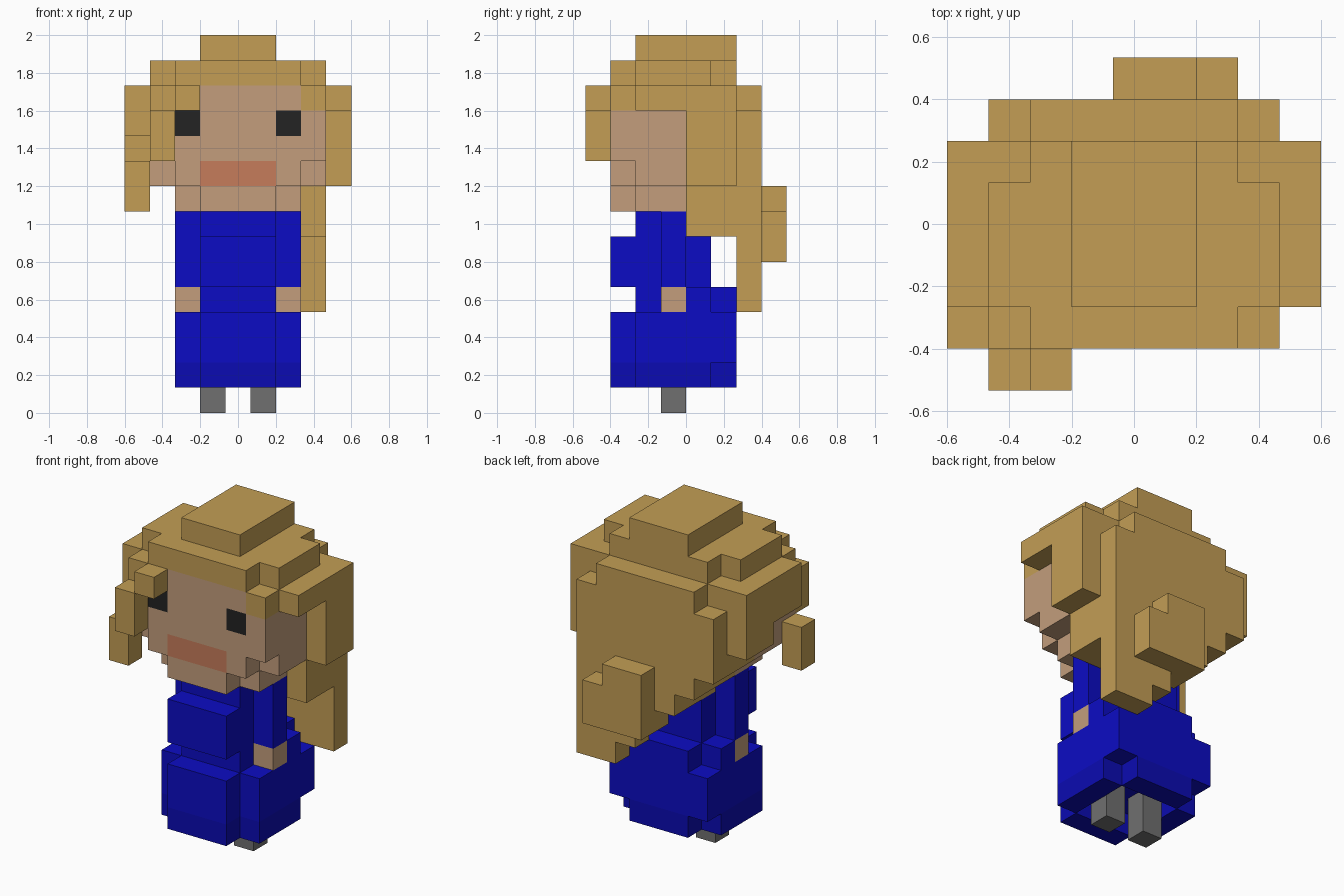
import bpy
import bmesh
from mathutils import Vector

cube = bpy.data.objects.get("Cube")
if cube:
    bpy.data.objects.remove(cube, do_unlink=True)

U = 2 / 15                                  # block size
ORIGIN = Vector((-4.5 * U, -4 * U, 0))      # corner of the block grid
MIRROR = 9                                  # grid width, for left/right copies


def linear(v):
    v /= 255
    return v / 12.92 if v <= 0.04045 else ((v + 0.055) / 1.055) ** 2.4


def material(name, rgb):
    m = bpy.data.materials.new(name)
    col = (*[linear(c) for c in rgb], 1)
    m.use_nodes = True
    m.diffuse_color = col
    m.node_tree.nodes["Principled BSDF"].inputs["Base Color"].default_value = col
    return m


hair = material("golden hair", (195, 158, 85))
skin = material("skin", (195, 158, 124))
blue = material("blue dress", (12, 12, 196))
hem = material("dark blue hem", (11, 11, 178))
dark = material("black eye", (35, 35, 35))
lips = material("lip red", (198, 124, 91))
grey = material("grey shoe", (112, 112, 112))

cells = {}      # grid cell -> part name, the first part to claim a cell keeps it
mats = {}       # part name -> material


def part(name, mat, *boxes, mirror=False):
    """Claim the cells of boxes given as (x0, x1, y0, y1, z0, z1)."""
    mats[name] = mat
    for x0, x1, y0, y1, z0, z1 in boxes:
        for x in range(x0, x1):
            for y in range(y0, y1):
                for z in range(z0, z1):
                    cells.setdefault((x, y, z), name)
                    if mirror:
                        cells.setdefault((MIRROR - 1 - x, y, z), name)


# Shoes and legs reaching into the hollow hem
part("shoes", grey, (5, 6, 3, 4, 0, 2), mirror=True)

# Skirt: open ring at the hem, solid above
part("skirt_hem", hem, (3, 6, 1, 2, 1, 2), (3, 6, 5, 6, 1, 2))
part("skirt_hem", hem, (6, 7, 2, 5, 1, 2), mirror=True)
part("skirt", blue, (3, 6, 1, 2, 2, 4), (2, 7, 2, 6, 2, 4))
part("skirt_back", blue, (2, 7, 4, 5, 4, 5), (3, 6, 5, 6, 4, 5))

# Torso, hands and sleeves
part("torso", blue, (3, 6, 2, 4, 4, 8), (3, 6, 4, 5, 4, 7), (3, 6, 1, 2, 5, 7))
part("hands", skin, (6, 7, 3, 4, 4, 5), mirror=True)
part("sleeves", blue, (6, 7, 3, 4, 5, 8), mirror=True)

# Face features sit flush in the front of the head
part("eyes", dark, (6, 7, 1, 2, 11, 12), mirror=True)
part("mouth", lips, (3, 6, 1, 2, 9, 10))

# Head
part("chin", skin, (3, 6, 1, 2, 8, 9), (2, 7, 2, 4, 8, 9))
part("head", skin, (2, 7, 1, 4, 9, 13))
part("cheeks", skin, (7, 8, 2, 4, 9, 12), (7, 8, 1, 2, 10, 12), mirror=True)

# Stepped crown of hair
part("hair_crown", hair, (3, 6, 2, 6, 14, 15), (2, 7, 1, 6, 13, 14),
     (1, 8, 2, 5, 13, 14))
part("hair_crown", hair, (7, 8, 1, 6, 12, 13), mirror=True)

# Hair at the sides, longer on the left
part("hair_side_left", hair, (8, 9, 2, 6, 12, 13), (8, 9, 4, 6, 9, 13))
part("hair_side_right", hair, (0, 1, 2, 4, 11, 13), (0, 1, 4, 6, 10, 13))

# Loose lock sweeping off the right of the forehead
part("hair_lock", hair, (2, 3, 0, 1, 12, 13), (1, 2, 0, 1, 10, 12),
     (0, 1, 1, 2, 8, 10))

# Back hair: the lower edge steps down towards the left
for x in range(1, 8):
    low = max(4, 10 - x)
    top = 12 if x in (1, 7) else 13
    part("hair_back", hair, (x, x + 1, 6, 7, low, top),
         (x, x + 1, 4, 6, max(7, low), 13))

# Bunch of hair standing out behind
part("hair_bunch", hair, (4, 6, 7, 8, 6, 9), (6, 7, 7, 8, 6, 8))


def build(name, mat):
    """Make one mesh from the exposed block sides of a part."""
    bm = bmesh.new()
    for cell, owner in cells.items():
        if owner != name:
            continue
        centre = Vector(cell) + Vector((0.5, 0.5, 0.5))
        for axis in range(3):
            for sign in (-1, 1):
                n = Vector((0, 0, 0))
                n[axis] = sign
                if tuple(int(c + d) for c, d in zip(cell, n)) in cells:
                    continue
                a = Vector((0, 0, 0))
                a[(axis + 1) % 3] = 0.5
                b = n.cross(a)
                mid = centre + n * 0.5
                quad = (mid - a - b, mid + a - b, mid + a + b, mid - a + b)
                bm.faces.new([bm.verts.new(ORIGIN + p * U) for p in quad])
    bmesh.ops.remove_doubles(bm, verts=bm.verts, dist=1e-4)
    bmesh.ops.dissolve_limit(bm, angle_limit=0.01, verts=bm.verts, edges=bm.edges)
    mesh = bpy.data.meshes.new(name)
    bm.to_mesh(mesh)
    bm.free()
    mesh.materials.append(mat)
    bpy.context.collection.objects.link(bpy.data.objects.new(name, mesh))


for part_name, part_mat in mats.items():
    build(part_name, part_mat)
